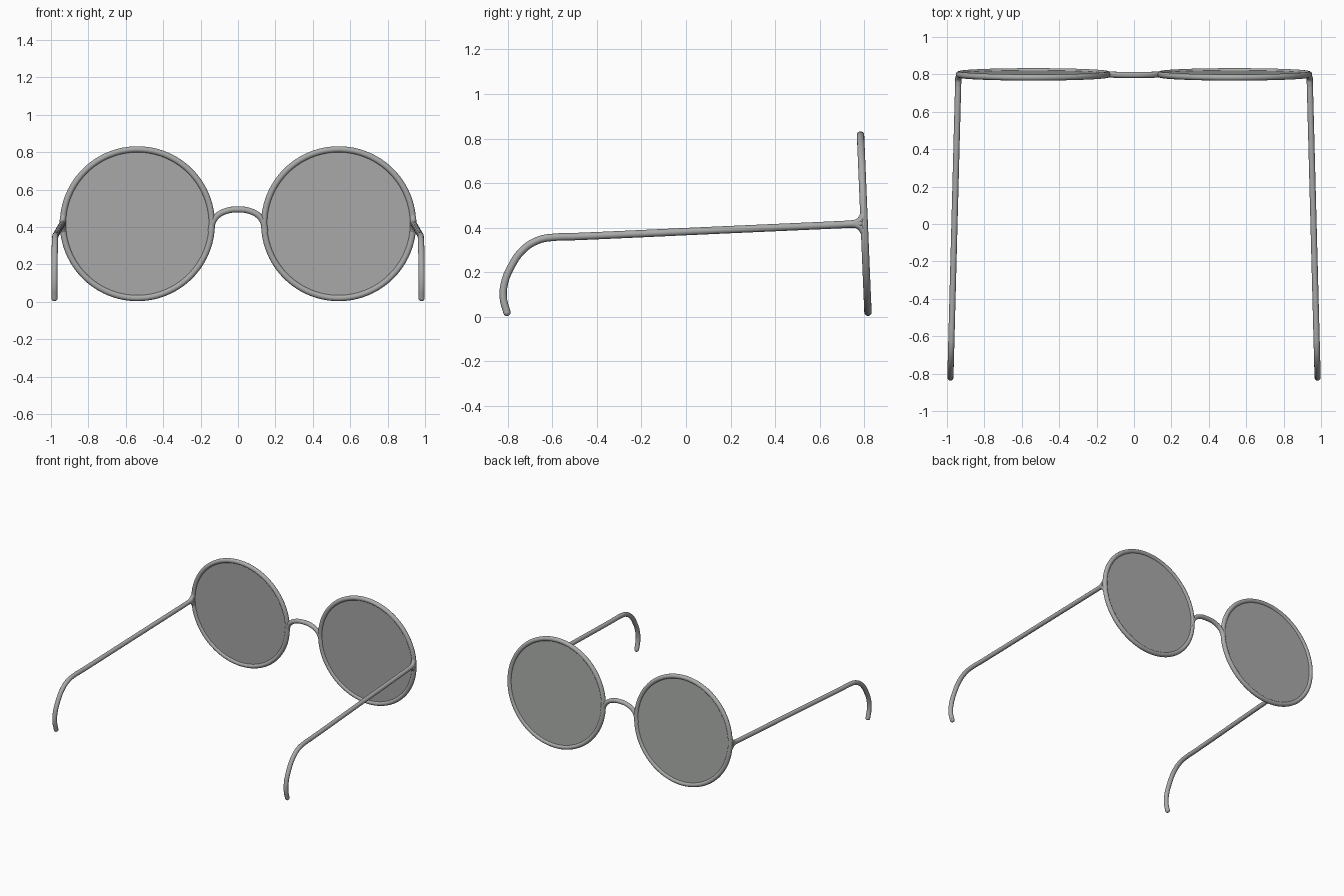
import bpy
import math
from mathutils import Vector

cube = bpy.data.objects.get("Cube")
if cube:
    bpy.data.objects.remove(cube)

TILT = math.radians(2.4)
RIM_R, WIRE = 0.398, 0.0165
CENTRE = Vector((0.538, 0.8, 0.418))


def material(name, colour):
    m = bpy.data.materials.new(name)
    m.use_nodes = True
    m.diffuse_color = colour
    m.node_tree.nodes["Principled BSDF"].inputs["Base Color"].default_value = colour
    return m


metal = material("grey metal", (0.40, 0.41, 0.40, 1))
glass = material("grey glass", (0.40, 0.41, 0.40, 1))


def finish(name, mat):
    ob = bpy.context.object
    ob.name = name
    ob.data.materials.clear()
    ob.data.materials.append(mat)
    bpy.ops.object.shade_smooth_by_angle(angle=math.radians(40))
    return ob


def wire(name, points, radius=WIRE):
    """Round tube through the points, as a mesh."""
    cu = bpy.data.curves.new(name, "CURVE")
    cu.dimensions = "3D"
    cu.bevel_depth = radius
    cu.bevel_resolution = 4
    cu.resolution_u = 10
    cu.use_fill_caps = True
    sp = cu.splines.new("BEZIER")
    sp.bezier_points.add(len(points) - 1)
    for bp, p in zip(sp.bezier_points, points):
        bp.co = p
        bp.handle_left_type = bp.handle_right_type = "AUTO"
    ob = bpy.data.objects.new(name, cu)
    bpy.context.collection.objects.link(ob)
    bpy.ops.object.select_all(action="DESELECT")
    ob.select_set(True)
    bpy.context.view_layer.objects.active = ob
    bpy.ops.object.convert(target="MESH")
    return finish(name, metal)


def on_rim(side, degrees):
    """Point on the tilted rim, measured upward from its outer side."""
    a = math.radians(degrees)
    up = RIM_R * math.sin(a)
    return Vector((side * (CENTRE.x + RIM_R * math.cos(a)),
                   CENTRE.y - up * math.sin(TILT),
                   CENTRE.z + up * math.cos(TILT)))


# Side profile of the temple arm as (y, z), hinge to ear tip
ARM = [(0.79, 0.419), (0.74, 0.416), (0.1, 0.387), (-0.5, 0.36), (-0.59, 0.357),
       (-0.66, 0.345), (-0.73, 0.302), (-0.785, 0.225), (-0.815, 0.15),
       (-0.82, 0.085), (-0.804, 0.02)]


def arm_x(y):
    return 0.939 + (0.79 - y) * 0.0265


for side, label in ((1, "left"), (-1, "right")):
    spot = Vector((side * CENTRE.x, CENTRE.y, CENTRE.z))
    turn = (math.pi / 2 + TILT, 0, 0)

    # Round rim
    bpy.ops.mesh.primitive_torus_add(major_segments=96, minor_segments=16,
                                     major_radius=RIM_R, minor_radius=WIRE,
                                     location=spot, rotation=turn)
    finish(label + "_rim", metal)

    # Flat lens
    bpy.ops.mesh.primitive_cylinder_add(vertices=96, radius=RIM_R - 0.006, depth=0.01,
                                        location=spot, rotation=turn)
    finish(label + "_lens", glass)

    # Temple arm with its ear hook and rounded tip
    path = [Vector((side * arm_x(y), y, z)) for y, z in ARM]
    wire(label + "_temple", path)
    bpy.ops.mesh.primitive_uv_sphere_add(segments=16, ring_count=8, radius=WIRE,
                                         location=path[-1])
    finish(label + "_temple_tip", metal)

    # Hinge flare blending the arm into the rim, above and below
    for way in (1, -1):
        root = Vector((side * arm_x(0.735), 0.735, 0.416))
        bend = Vector((side * arm_x(0.775), 0.775, 0.418 + way * 0.009))
        wire(label + "_hinge_flare", [root, bend, on_rim(side, way * 6)], WIRE * 0.95)

# Arched nose bridge, flowing into both rims
half = [(0.146, 0.375), (0.137, 0.42), (0.113, 0.458), (0.06, 0.487)]
arch = [(-x, z) for x, z in half] + [(0, 0.494)] + [(x, z) for x, z in reversed(half)]
wire("bridge", [Vector((x, CENTRE.y - (z - CENTRE.z) * math.sin(TILT), z)) for x, z in arch])
